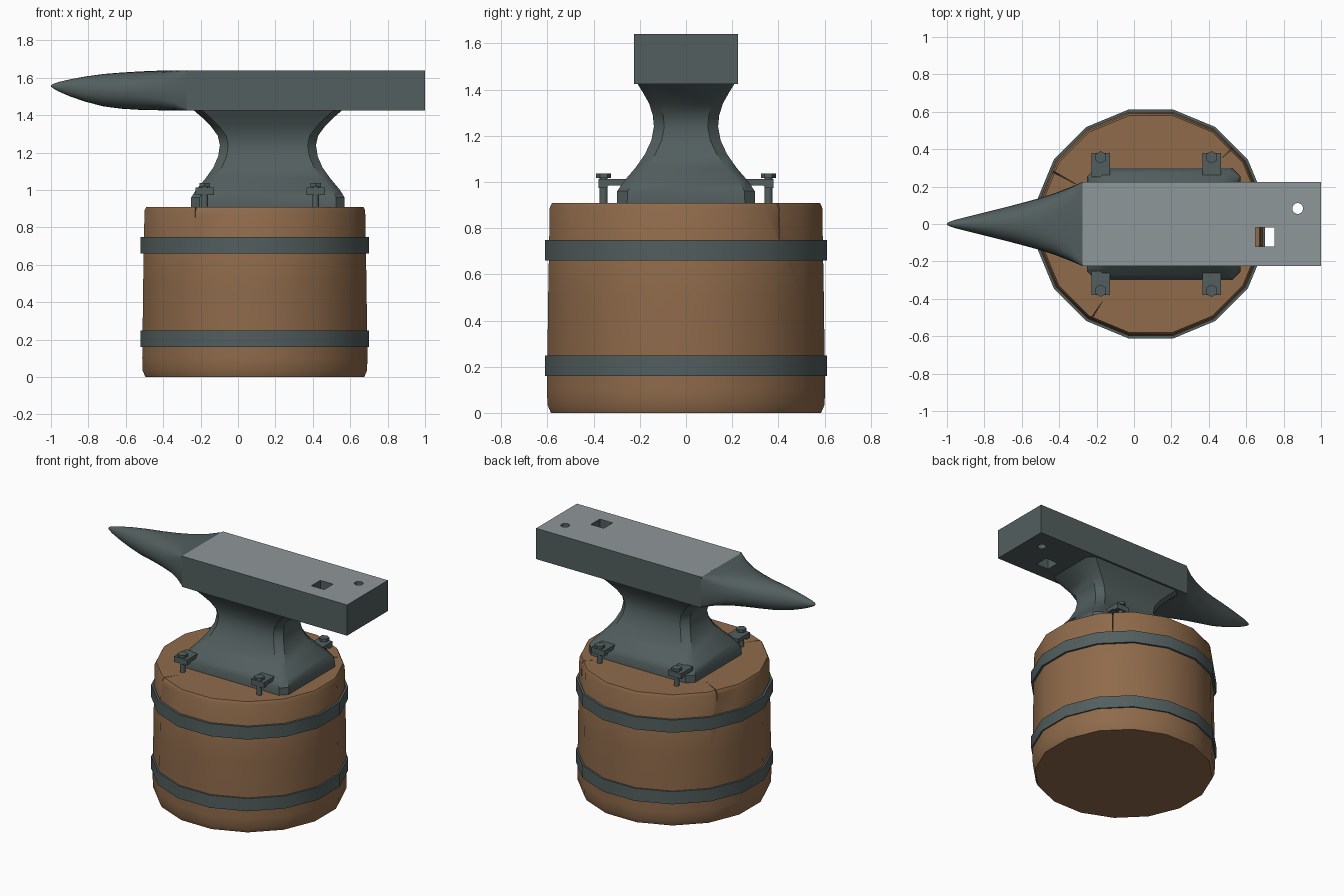
import bpy, bmesh, math
from mathutils import Matrix

if "Cube" in bpy.data.objects:
    bpy.data.objects.remove(bpy.data.objects["Cube"])


def material(name, rgb):
    m = bpy.data.materials.new(name)
    m.diffuse_color = (*rgb, 1)
    m.use_nodes = True
    m.node_tree.nodes["Principled BSDF"].inputs["Base Color"].default_value = m.diffuse_color
    return m


STEEL = material("dark steel", (0.085, 0.112, 0.112))
FACE = material("polished steel", (0.275, 0.308, 0.322))
WOOD = material("brown wood", (0.275, 0.146, 0.070))


def finish(name, bm, mats, angle=None):
    bmesh.ops.recalc_face_normals(bm, faces=bm.faces)
    me = bpy.data.meshes.new(name)
    bm.to_mesh(me)
    bm.free()
    for m in mats:
        me.materials.append(m)
    ob = bpy.data.objects.new(name, me)
    bpy.context.collection.objects.link(ob)
    if angle:
        smooth(ob, angle)
    return ob


def smooth(ob, angle):
    for p in ob.data.polygons:
        p.use_smooth = True
    ob.data.set_sharp_from_angle(angle=math.radians(angle))


def loft(bm, rings, close=False):
    """Skin equal-length rings; cap the ends, or join last to first."""
    vs = [[bm.verts.new(p) for p in r] for r in rings]
    n = len(vs[0])
    pairs = list(zip(vs, vs[1:])) + ([(vs[-1], vs[0])] if close else [])
    for a, b in pairs:
        for i in range(n):
            j = (i + 1) % n
            bm.faces.new((a[i], a[j], b[j], b[i]))
    if not close:
        bm.faces.new(vs[0])
        bm.faces.new(vs[-1])


def box(bm, x0, x1, y0, y1, z0, z1):
    loft(bm, [[(x0, y0, z), (x1, y0, z), (x1, y1, z), (x0, y1, z)] for z in (z0, z1)])


def circle(r, z, n, cx=0.0, cy=0.0, turn=0.5):
    return [(cx + r * math.cos((i + turn) * math.tau / n),
             cy + r * math.sin((i + turn) * math.tau / n), z) for i in range(n)]


def cut(ob, cutter):
    mod = ob.modifiers.new("cut", 'BOOLEAN')
    mod.operation = 'DIFFERENCE'
    mod.solver = 'EXACT'
    mod.object = cutter
    cutter.hide_render = True
    bpy.context.view_layer.update()
    with bpy.context.temp_override(object=ob, active_object=ob):
        bpy.ops.object.modifier_apply(modifier=mod.name)
    bpy.data.objects.remove(cutter)


CX, SIDES = 0.09, 16
FLAT = math.cos(math.pi / SIDES)

# Wooden stump: worn rims, slight taper
bm = bmesh.new()
profile = [(0.585, 0), (0.60, 0.035), (0.602, 0.10), (0.597, 0.5), (0.59, 0.89), (0.58, 0.91)]
loft(bm, [circle(r / FLAT, z, SIDES, CX) for r, z in profile])
stump = finish("stump", bm, [WOOD])

# Narrow splits running in from the rim
for deg, inner, depth in ((43, 0.49, 0.16), (152, 0.44, 0.07), (238, 0.48, 0.06)):
    bm = bmesh.new()
    loft(bm, [[(inner, 0, z), (0.7, -w, z), (0.7, w, z)]
              for z, w in ((0.91 - depth, 0.002), (0.95, 0.009))])
    bm.transform(Matrix.Translation((CX, 0, 0)) @ Matrix.Rotation(math.radians(deg), 4, 'Z'))
    cut(stump, finish("split_cutter", bm, []))
smooth(stump, 35)

# Iron hoops
for name, z in (("lower_hoop", 0.16), ("upper_hoop", 0.66)):
    bm = bmesh.new()
    loft(bm, [circle(r / FLAT, h, SIDES, CX) for r, h in
              ((0.596, z), (0.611, z), (0.611, z + 0.088), (0.596, z + 0.088))], close=True)
    finish(name, bm, [STEEL], 40)

# Waisted anvil body with chamfered corners: z, half length, half width
WX = 0.16
bm = bmesh.new()
rings = []
for z, a, b in ((0.905, 0.41, 0.30), (0.96, 0.41, 0.298), (1.00, 0.385, 0.272),
                (1.06, 0.335, 0.22), (1.12, 0.292, 0.178), (1.18, 0.266, 0.15),
                (1.24, 0.257, 0.139), (1.29, 0.268, 0.144), (1.34, 0.305, 0.16),
                (1.39, 0.355, 0.188), (1.43, 0.402, 0.213)):
    c = 0.045
    rings.append([(WX + x, y, z) for x, y in
                  ((a, c - b), (a, b - c), (a - c, b), (c - a, b),
                   (-a, b - c), (-a, c - b), (c - a, -b), (a - c, -b))])
loft(bm, rings)
finish("waist", bm, [STEEL], 35)

# Top block with a square and a round hole
bm = bmesh.new()
box(bm, -0.275, 1.0, -0.225, 0.225, 1.425, 1.64)
bm.normal_update()
bmesh.ops.recalc_face_normals(bm, faces=bm.faces)
for f in bm.faces:
    f.material_index = 1 if f.normal.z > 0.9 else 0
block = finish("top_block", bm, [STEEL, FACE])
bm = bmesh.new()
box(bm, 0.65, 0.75, -0.12, -0.02, 1.3, 1.8)
cut(block, finish("square_cutter", bm, []))
bm = bmesh.new()
loft(bm, [circle(0.029, z, 16, 0.875, 0.083) for z in (1.3, 1.8)])
cut(block, finish("round_cutter", bm, []))

# Horn: x, half width, bottom, top, squareness
bm = bmesh.new()
rings = []
for x, w, lo, hi, n in ((-0.275, 0.225, 1.425, 1.64, 30), (-0.34, 0.197, 1.425, 1.64, 5),
                        (-0.42, 0.166, 1.426, 1.638, 3), (-0.52, 0.134, 1.428, 1.634, 2.3),
                        (-0.62, 0.107, 1.434, 1.628, 2), (-0.72, 0.081, 1.447, 1.620, 2),
                        (-0.82, 0.056, 1.473, 1.606, 2), (-0.90, 0.036, 1.501, 1.591, 2),
                        (-0.96, 0.021, 1.527, 1.577, 2), (-0.99, 0.011, 1.544, 1.567, 2),
                        (-1.0, 0.003, 1.553, 1.559, 2)):
    ring = []
    for i in range(24):
        t = i * math.tau / 24
        c, s = math.cos(t), math.sin(t)
        y = w * math.copysign(abs(c) ** (2 / n), c) if abs(c) > 1e-6 else 0
        z = (hi - lo) / 2 * math.copysign(abs(s) ** (2 / n), s) if abs(s) > 1e-6 else 0
        ring.append((x, y, (hi + lo) / 2 + z))
    rings.append(ring)
loft(bm, rings)
finish("horn", bm, [STEEL], 50)

# Four hold-down clamps with bolts
for x in (-0.178, 0.415):
    for side in (-1, 1):
        tag = ("left" if x < 0 else "right") + ("_front" if side < 0 else "_back")
        bm = bmesh.new()
        section = ((0.25, 0.985), (0.335, 0.985), (0.345, 0.973), (0.38, 0.973),
                   (0.38, 1.012), (0.25, 1.012))
        loft(bm, [[(x + dx, side * y, z) for y, z in section] for dx in (-0.05, 0.05)])
        finish("clamp_" + tag, bm, [STEEL])
        bm = bmesh.new()
        loft(bm, [circle(0.018, z, 12, x, side * 0.357) for z in (0.90, 1.025)])
        loft(bm, [circle(0.033, z, 6, x, side * 0.357) for z in (1.017, 1.036)])
        finish("bolt_" + tag, bm, [STEEL], 40)
